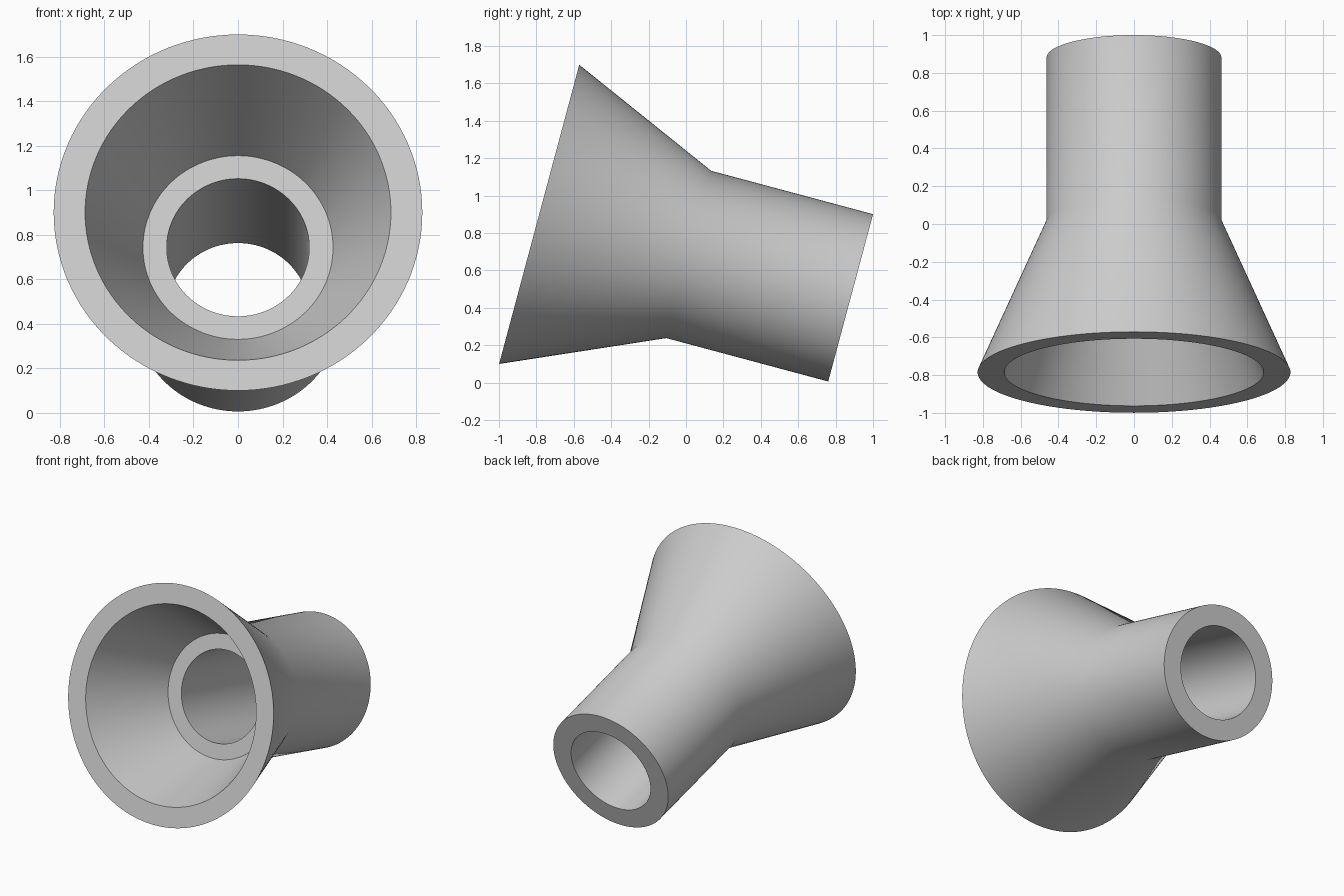
import bpy, bmesh, math
from mathutils import Matrix

cube = bpy.data.objects.get("Cube")
if cube:
    bpy.data.objects.remove(cube, do_unlink=True)

SEGMENTS = 128
TILT = math.radians(15)

grey = bpy.data.materials.new("plain grey")
grey.use_nodes = True
colour = (0.6, 0.6, 0.6, 1)
grey.diffuse_color = colour
grey.node_tree.nodes["Principled BSDF"].inputs["Base Color"].default_value = colour

# Closed wall section: (radius, distance along the axis from the wide rim)
section = [
    (0.828, 0), (0.463, 0.828), (0.463, 1.724),      # outer cone and tube
    (0.32, 1.724), (0.32, 0.607), (0.427, 0.607),    # bore and inner ledge
    (0.687, 0),                                      # inner cone
]

# Revolve the section about the axis
bm = bmesh.new()
rings = []
for radius, depth in section:
    rings.append([bm.verts.new((radius * math.cos(a), radius * math.sin(a), depth))
                  for a in (math.tau * i / SEGMENTS for i in range(SEGMENTS))])
for k, ring in enumerate(rings):
    following = rings[(k + 1) % len(rings)]
    for i in range(SEGMENTS):
        j = (i + 1) % SEGMENTS
        bm.faces.new((ring[i], ring[j], following[j], following[i]))
bmesh.ops.recalc_face_normals(bm, faces=bm.faces)

# Lay the axis front to back, dipping towards the back, and place the wide rim
place = Matrix.Translation((0, -0.785, 0.9)) @ Matrix.Rotation(-math.pi / 2 - TILT, 4, "X")
bm.transform(place)

mesh = bpy.data.meshes.new("funnel_tube")
bm.to_mesh(mesh)
bm.free()
mesh.materials.append(grey)
funnel = bpy.data.objects.new("funnel_tube", mesh)
bpy.context.collection.objects.link(funnel)

# Smooth walls, sharp rims
bpy.ops.object.select_all(action="DESELECT")
funnel.select_set(True)
bpy.context.view_layer.objects.active = funnel
bpy.ops.object.shade_smooth_by_angle(angle=math.radians(30))
